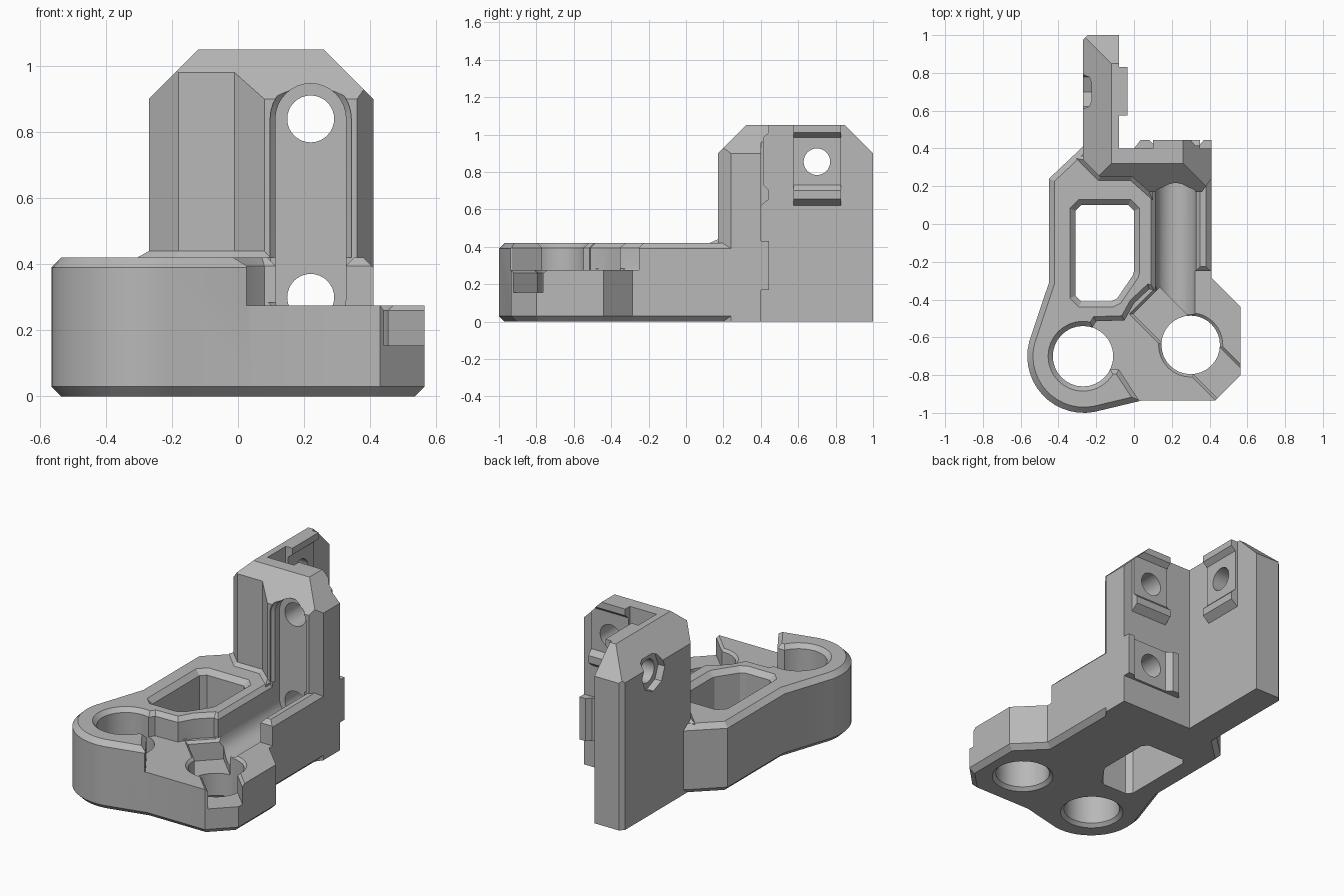
import bpy, bmesh, math
from mathutils import Vector

cube = bpy.data.objects.get("Cube")
if cube:
    bpy.data.objects.remove(cube)

grey = bpy.data.materials.new("plain_grey")
grey.use_nodes = True
grey.diffuse_color = (0.48, 0.48, 0.48, 1)
grey.node_tree.nodes["Principled BSDF"].inputs["Base Color"].default_value = grey.diffuse_color


def inset(pts, d):
    """Mitred inset of a counter-clockwise outline (negative d grows it)."""
    out = []
    for i, p in enumerate(pts):
        p = Vector(p)
        a = (p - Vector(pts[i - 1])).normalized()
        b = (Vector(pts[(i + 1) % len(pts)]) - p).normalized()
        na, nb = Vector((-a.y, a.x)), Vector((-b.y, b.x))
        out.append(p + (na + nb) * d / (1 + na.dot(nb)))
    return out


def prism(name, pts, levels, axis="Z"):
    """Loft an outline through (position, inset) levels along an axis."""
    place = {"X": lambda u, v, w: (w, u, v),
             "Y": lambda u, v, w: (u, w, v),
             "Z": lambda u, v, w: (u, v, w)}[axis]
    bm = bmesh.new()
    rings = [[bm.verts.new(place(p[0], p[1], w)) for p in inset(pts, d)] for w, d in levels]
    for lo, hi in zip(rings, rings[1:]):
        for i in range(len(lo)):
            j = (i + 1) % len(lo)
            bm.faces.new((lo[i], lo[j], hi[j], hi[i]))
    bm.faces.new(rings[0])
    bm.faces.new(rings[-1])
    bmesh.ops.recalc_face_normals(bm, faces=bm.faces)
    mesh = bpy.data.meshes.new(name)
    bm.to_mesh(mesh)
    bm.free()
    mesh.materials.append(grey)
    ob = bpy.data.objects.new(name, mesh)
    bpy.context.scene.collection.objects.link(ob)
    return ob


def arc(cx, cy, r, start=0, end=360, n=32):
    full = end - start == 360
    steps = n if full else n + 1
    return [(cx + r * math.cos(math.radians(start + (end - start) * i / n)),
             cy + r * math.sin(math.radians(start + (end - start) * i / n))) for i in range(steps)]


def rect(x0, y0, x1, y1):
    return [(x0, y0), (x1, y0), (x1, y1), (x0, y1)]


def cut(target, tools, operation="DIFFERENCE"):
    for tool in tools:
        mod = target.modifiers.new("cut", "BOOLEAN")
        mod.operation, mod.solver, mod.object = operation, "EXACT", tool
    bpy.context.view_layer.update()
    graph = bpy.context.evaluated_depsgraph_get()
    mesh = bpy.data.meshes.new_from_object(target.evaluated_get(graph))
    target.modifiers.clear()
    target.data = mesh


# Base plate with chamfered rims
base = prism("base_plate",
             arc(-0.265, -0.7, 0.3, 165, 280, 14)
             + [(0.04, -0.935), (0.43, -0.935), (0.565, -0.8), (0.565, -0.44), (0.41, -0.285),
                (0.41, 0.37), (-0.15, 0.37), (-0.15, 0.467), (-0.21, 0.467), (-0.45, 0.24), (-0.45, -0.31)],
             [(0, 0.03), (0.03, 0), (0.39, 0), (0.42, 0.03)])

# L-shaped upright: faceted front column plus rear arm
upright = prism("upright_bracket",
                [(-0.27, 0.34), (-0.18, 0.25), (-0.01, 0.25), (0.08, 0.17), (0.36, 0.17), (0.41, 0.24),
                 (0.41, 0.4), (-0.08, 0.4), (-0.08, 1), (-0.245, 1), (-0.27, 0.975)],
                [(0, 0), (1.05, 0)])

# Flared foot where the column meets the plate
foot = prism("column_foot",
             [(-0.27, 0.34), (-0.18, 0.25), (-0.01, 0.25), (0.08, 0.17), (0.08, 0.36), (-0.22, 0.36)],
             [(0.39, -0.02), (0.42, -0.02), (0.44, 0)])


# Raised locating tabs with a ridge at each end
def ridged(face, out, lo, hi):
    """(depth, position) profile; ridges at both ends of a low pad."""
    prof = [(0, lo), (0.045, lo + 0.035), (0.045, lo + 0.08), (0.015, lo + 0.11),
            (0.015, hi - 0.065), (0.045, hi - 0.04), (0.045, hi), (-0.02, hi), (-0.02, lo)]
    return [(face + out * d, p) for d, p in prof]


arm_tab = prism("arm_tab", ridged(-0.08, 1, 0.62, 1.05), [(0.575, 0), (0.83, 0)], "Y")
upper_tab = prism("upper_back_tab", ridged(0.4, 1, 0.62, 1.05), [(0.1, 0), (0.35, 0)], "X")
lower_tab = prism("lower_back_tab", [(p, d) for d, p in ridged(0.4, 1, 0, 0.41)][::-1],
                  [(0.17, 0), (0.43, 0)])

# Bevelled envelope that slopes the top edges of the upright
envelope = prism("envelope_cutter", rect(-0.32, 0.12, 0.46, 1.05),
                 [(-0.1, 0), (0.85, 0), (1.07, 0.22)])
for ob in (upright, upper_tab):
    cut(ob, [envelope], "INTERSECT")

# Plate cutters: window, two bores, lowered corner and diagonal slot
window = prism("window_cutter",
               [(-0.31, -0.38), (-0.28, -0.41), (-0.12, -0.41), (-0.09, -0.395), (-0.005, -0.27),
                (0, -0.25), (0, 0.07), (-0.03, 0.1), (-0.28, 0.1), (-0.31, 0.07)],
               [(-0.1, 0), (0.39, 0), (0.43, -0.04)])
left_bore = prism("left_bore_cutter", arc(-0.27, -0.7, 0.16),
                  [(-0.01, -0.03), (0.02, 0), (0.395, 0), (0.43, -0.035)])
right_bore = prism("right_bore_cutter", arc(0.3, -0.64, 0.155),
                   [(-0.01, -0.03), (0.02, 0), (0.26, 0), (0.285, -0.025)])
recess = prism("recess_cutter",
               [(0.7, -1.1), (0.7, -0.25), (0.3, -0.25), (0.3, -0.4), (0.14, -0.36), (0.08, -0.345),
                (0, -0.42), (-0.05, -0.51), (-0.2, -0.515), (-0.3, -0.68), (-0.13, -0.77),
                (-0.08, -0.77), (0.025, -0.93), (0.025, -1.1)],
               [(0.275, 0), (0.395, 0), (0.43, -0.035)])
slot = prism("slot_cutter", rect(-0.33, -0.1, 0.4, 0.1),
             [(0.155, 0), (0.26, 0), (0.285, -0.025)])
slot.location = (0.3, -0.64, 0)
slot.rotation_euler.z = math.radians(-45)


# Tool channel running along the plate and up the column
def stadium(r):
    return arc(0.22, 0.84, r, 0, 180, 16) + arc(0.22, 0.3, r, 180, 360, 16)


channel = prism("channel_cutter", stadium(0.107), [(-0.48, 0), (0.24, 0)], "Y")
mouth = prism("mouth_cutter", stadium(0.123), [(0.1, 0), (0.18, 0), (0.196, 0.016)], "Y")
lip = prism("lip_cutter", [(0.113, 0.395), (0.327, 0.395), (0.36, 0.43), (0.08, 0.43)],
            [(-0.4, 0), (0.17, 0)], "Y")

# Screw holes
upper_hole = prism("upper_hole_cutter", arc(0.22, 0.84, 0.071), [(0.1, 0), (0.6, 0)], "Y")
lower_hole = prism("lower_hole_cutter", arc(0.22, 0.3, 0.071), [(0.1, 0), (0.6, 0)], "Y")
arm_hole = prism("arm_hole_cutter", arc(0.7, 0.855, 0.071), [(-0.5, 0), (0.1, 0)], "X")
arm_bore = prism("arm_bore_cutter", arc(0.7, 0.855, 0.11, n=8), [(-0.5, 0), (-0.225, 0)], "X")

cut(base, [window, left_bore, right_bore, recess, slot, channel, lip, lower_hole])
cut(upright, [mouth, channel, upper_hole, lower_hole, arm_hole, arm_bore])
cut(arm_tab, [arm_hole])
cut(upper_tab, [upper_hole])
cut(lower_tab, [lower_hole])

for ob in list(bpy.data.objects):
    if ob.name.endswith("_cutter"):
        bpy.data.objects.remove(ob)

# Smooth the round walls, keep the bevels crisp
bpy.ops.object.select_all(action="DESELECT")
for ob in (base, upright, foot, arm_tab, upper_tab, lower_tab):
    ob.select_set(True)
bpy.context.view_layer.objects.active = base
bpy.ops.object.shade_smooth_by_angle(angle=math.radians(20))
